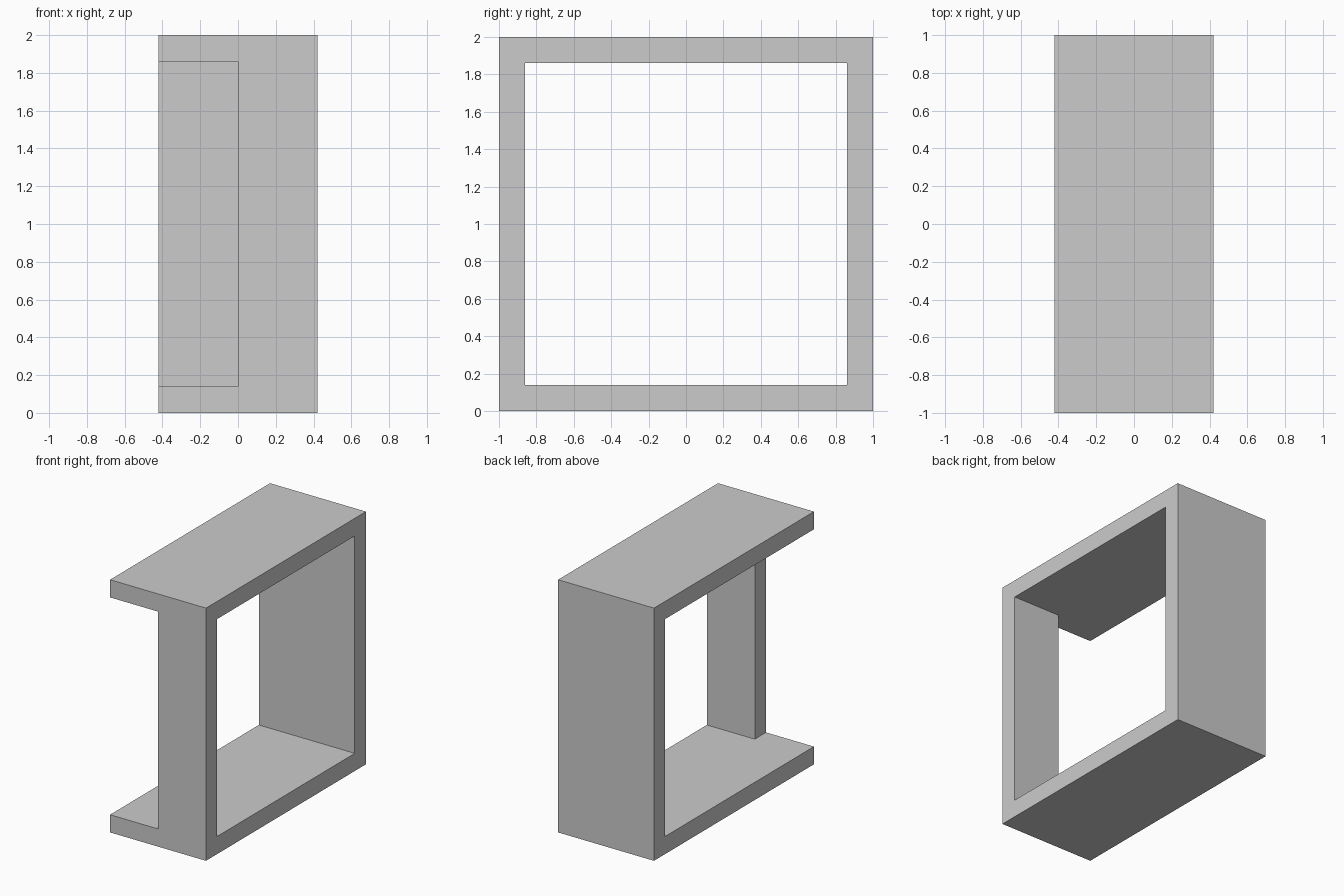
import bpy
import bmesh
from mathutils import Vector

default = bpy.data.objects.get("Cube")
if default:
    bpy.data.objects.remove(default, do_unlink=True)

WIDTH, SIZE, WALL = 0.84, 2.0, 0.14
INNER = SIZE / 2 - WALL


def make_prism(name, outline, bottom, top):
    """Extrude a plan outline upward into a closed solid."""
    bm = bmesh.new()
    base = bm.faces.new([bm.verts.new((x, y, bottom)) for x, y in outline])
    grown = bmesh.ops.extrude_face_region(bm, geom=[base])["geom"]
    moved = [v for v in grown if isinstance(v, bmesh.types.BMVert)]
    bmesh.ops.translate(bm, verts=moved, vec=Vector((0, 0, top - bottom)))
    bmesh.ops.recalc_face_normals(bm, faces=bm.faces)
    mesh = bpy.data.meshes.new(name)
    bm.to_mesh(mesh)
    bm.free()
    obj = bpy.data.objects.new(name, mesh)
    bpy.context.collection.objects.link(obj)
    return obj


# Plain grey
grey = bpy.data.materials.new("plain_grey")
grey.use_nodes = True
colour = (0.6, 0.6, 0.6, 1)
grey.diffuse_color = colour
grey.node_tree.nodes["Principled BSDF"].inputs["Base Color"].default_value = colour

# Solid block that becomes the square frame
w, s = WIDTH / 2, SIZE / 2
frame = make_prism("square_frame", [(-w, -s), (w, -s), (w, s), (-w, s)], 0, SIZE)
frame.data.materials.append(grey)

# L-shaped cutter: the through opening plus the missing half of the front wall
cutter = make_prism(
    "opening_cutter",
    [(-1, -2), (0, -2), (0, -INNER), (1, -INNER), (1, INNER), (-1, INNER)],
    WALL, SIZE - WALL)
cutter.data.materials.append(grey)
cutter.hide_render = True

cut = frame.modifiers.new("opening", "BOOLEAN")
cut.operation = "DIFFERENCE"
cut.solver = "EXACT"
cut.object = cutter

# Apply the cut and discard the helper
bpy.context.view_layer.objects.active = frame
frame.select_set(True)
bpy.ops.object.modifier_apply(modifier=cut.name)
bpy.data.objects.remove(cutter, do_unlink=True)
